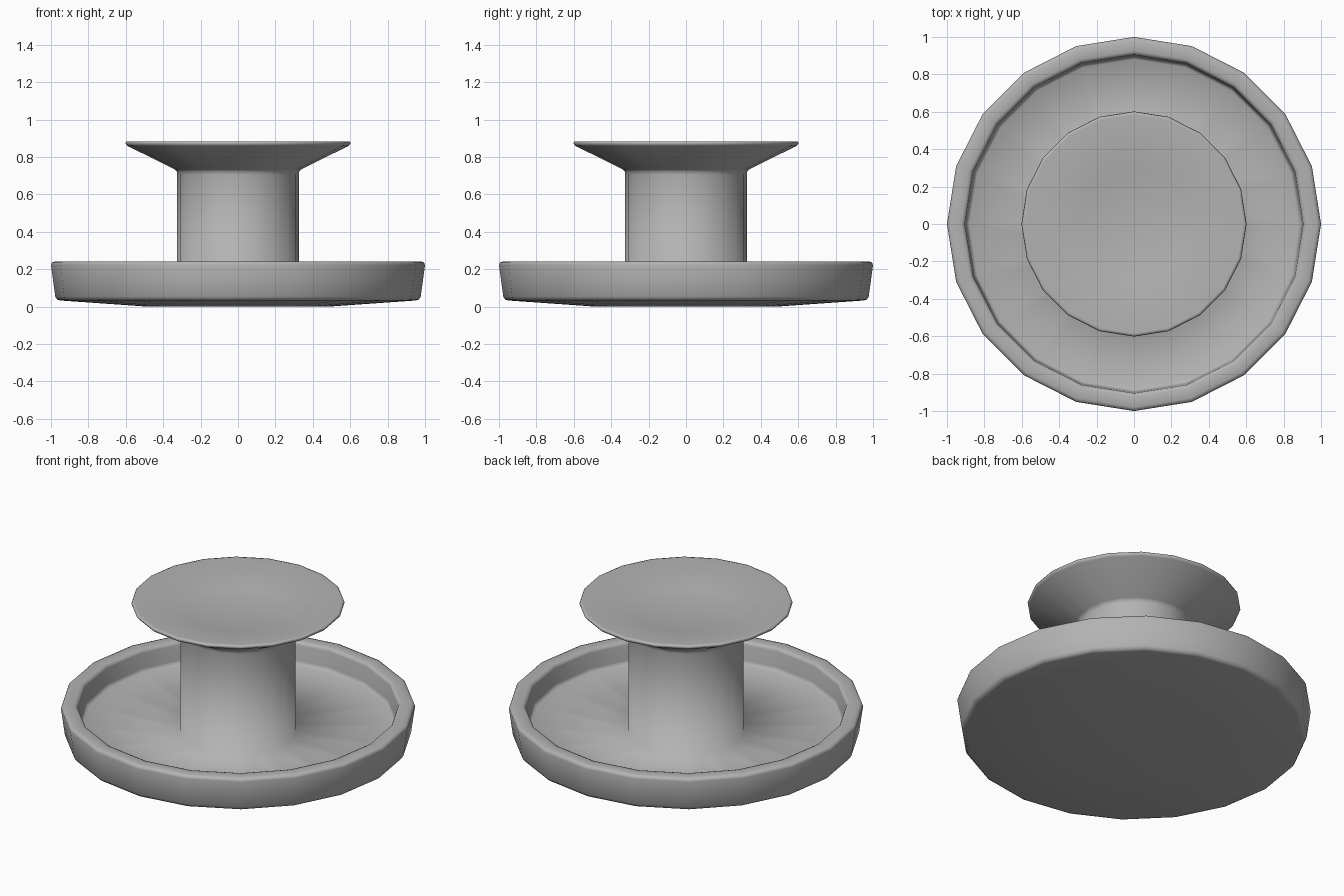
import bpy, bmesh, math

if "Cube" in bpy.data.objects:
    bpy.data.objects.remove(bpy.data.objects["Cube"])

SIDES = 20

def lathe(name, profile):
    """Revolve an (r, z) profile that starts and ends on the axis."""
    bm = bmesh.new()
    rings = []
    for r, z in profile:
        if r == 0:
            rings.append([bm.verts.new((0, 0, z))])
        else:
            rings.append([bm.verts.new((r * math.cos(2 * math.pi * i / SIDES),
                                        r * math.sin(2 * math.pi * i / SIDES), z))
                          for i in range(SIDES)])
    for a, b in zip(rings, rings[1:]):
        for i in range(SIDES):
            j = (i + 1) % SIDES
            corners = [a[i % len(a)], a[j % len(a)], b[j % len(b)], b[i % len(b)]]
            bm.faces.new(list(dict.fromkeys(corners)))
    bmesh.ops.recalc_face_normals(bm, faces=bm.faces)
    mesh = bpy.data.meshes.new(name)
    bm.to_mesh(mesh)
    bm.free()
    obj = bpy.data.objects.new(name, mesh)
    bpy.context.collection.objects.link(obj)
    mesh.shade_smooth()
    return obj

# One continuous turned body: underside, raised rim, floor, column, flared cap
body = lathe("pedestal_tray", [
    (0, 0), (0.48, 0), (0.95, 0.033), (0.968, 0.038), (0.977, 0.055),   # underside
    (1.0, 0.222), (0.995, 0.236), (0.98, 0.242),                        # outer wall
    (0.925, 0.242), (0.91, 0.236), (0.905, 0.222),                      # rim top
    (0.897, 0.13), (0.893, 0.115), (0.88, 0.108),                       # inner wall
    (0.325, 0.075),                                                     # floor, softly shaded into column
    (0.325, 0.705), (0.327, 0.722), (0.338, 0.734),                     # column
    (0.592, 0.86), (0.602, 0.872), (0.598, 0.882), (0.585, 0.884),      # flared cap
    (0.3, 0.83), (0, 0.81),                                             # dished top
])

# Darker grey finish
grey = bpy.data.materials.new("dark_grey")
grey.diffuse_color = (0.45, 0.45, 0.45, 1)
grey.use_nodes = True
grey.node_tree.nodes["Principled BSDF"].inputs["Base Color"].default_value = grey.diffuse_color
body.data.materials.append(grey)
